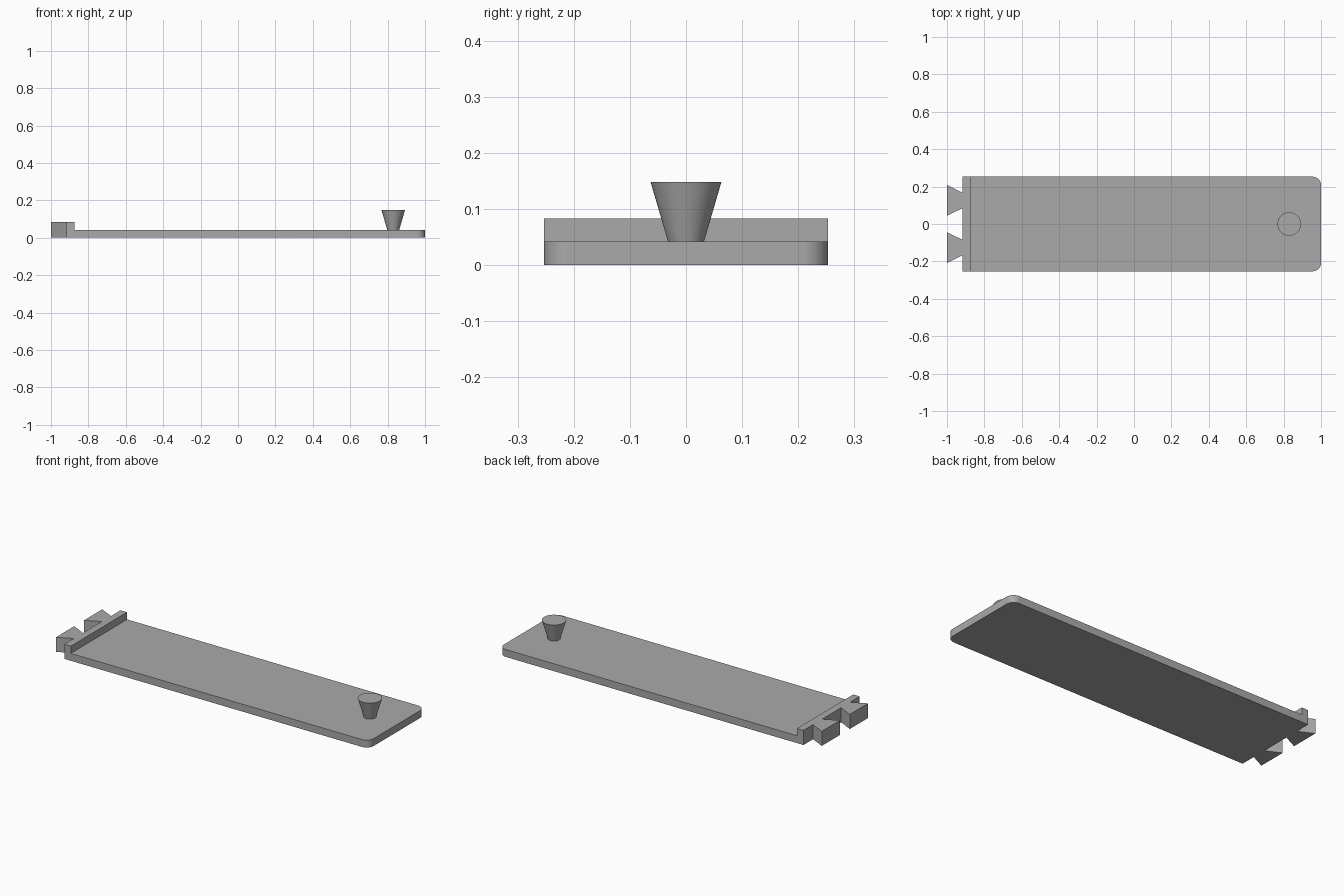
import bpy
import bmesh
import math

cube = bpy.data.objects.get("Cube")
if cube:
    bpy.data.objects.remove(cube, do_unlink=True)

LENGTH_END, JOINT_X, LIP_X = 1.0, -0.916, -0.875
HALF_W, PLATE_H, LIP_H = 0.253, 0.042, 0.083
CORNER = 0.045

grey = bpy.data.materials.new("plain grey")
grey.use_nodes = True
grey.diffuse_color = (0.4, 0.4, 0.4, 1)
grey.node_tree.nodes["Principled BSDF"].inputs["Base Color"].default_value = (0.4, 0.4, 0.4, 1)


def add_object(name, bm):
    bmesh.ops.recalc_face_normals(bm, faces=bm.faces)
    mesh = bpy.data.meshes.new(name)
    bm.to_mesh(mesh)
    bm.free()
    mesh.materials.append(grey)
    obj = bpy.data.objects.new(name, mesh)
    bpy.context.collection.objects.link(obj)
    return obj


def extrude_outline(name, outline, height):
    bm = bmesh.new()
    face = bm.faces.new([bm.verts.new((x, y, 0)) for x, y in outline])
    top = bmesh.ops.extrude_face_region(bm, geom=[face])
    verts = [v for v in top["geom"] if isinstance(v, bmesh.types.BMVert)]
    bmesh.ops.translate(bm, verts=verts, vec=(0, 0, height))
    return add_object(name, bm)


def smooth(obj):
    bpy.ops.object.select_all(action='DESELECT')
    obj.select_set(True)
    bpy.context.view_layer.objects.active = obj
    bpy.ops.object.shade_smooth_by_angle(angle=math.radians(30))


# Flat plate with two rounded corners at the free end
outline = [(LIP_X - 0.02, HALF_W), (LIP_X - 0.02, -HALF_W)]
for side in (-1, 1):
    for i in range(13):
        a = math.radians(90 * i / 12) * 1.0
        a = a - math.pi / 2 if side < 0 else a
        outline.append((LENGTH_END - CORNER + CORNER * math.cos(a),
                        side * (HALF_W - CORNER) + CORNER * math.sin(a)))
plate = extrude_outline("plate", outline, PLATE_H)

# Raised lip with two dovetail tabs
outline = [(LIP_X, -HALF_W), (LIP_X, HALF_W), (JOINT_X, HALF_W)]
for centre in (0.126, -0.126):
    outline += [(JOINT_X, centre + 0.041), (-1, centre + 0.082),
                (-1, centre - 0.082), (JOINT_X, centre - 0.041)]
outline.append((JOINT_X, -HALF_W))
lip = extrude_outline("dovetail_lip", outline, LIP_H)

# Merge the lip into the plate
union = plate.modifiers.new("join lip", 'BOOLEAN')
union.operation = 'UNION'
union.solver = 'EXACT'
union.object = lip
bpy.context.view_layer.objects.active = plate
bpy.ops.object.modifier_apply(modifier=union.name)
bpy.data.objects.remove(lip, do_unlink=True)
smooth(plate)

# Tapered knob, wider at the top
bm = bmesh.new()
bmesh.ops.create_cone(bm, cap_ends=True, segments=48, radius1=0.032,
                      radius2=0.063, depth=0.148 - PLATE_H)
bmesh.ops.translate(bm, verts=bm.verts, vec=(0.83, 0, (0.148 + PLATE_H) / 2))
base = [f for f in bm.faces if f.calc_center_median().z < PLATE_H + 0.001]
bmesh.ops.delete(bm, geom=base, context='FACES_ONLY')
smooth(add_object("knob", bm))
